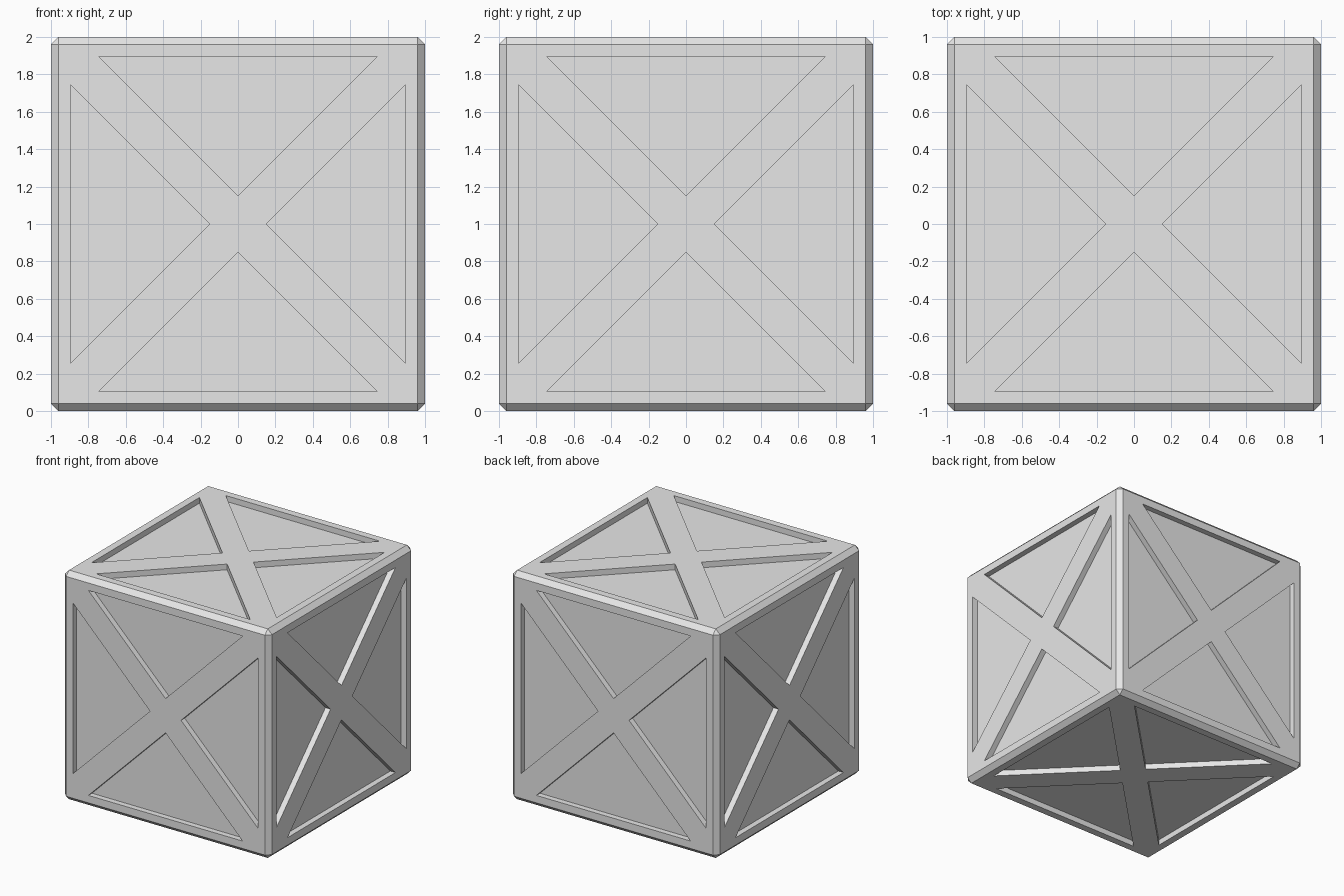
import bpy
import bmesh
from math import pi
from mathutils import Matrix, Vector

CHAMFER = 0.04    # width of the chamfered edges
DEPTH = 0.05      # depth of the recessed panels
RIM = 0.895       # panel's outer side, from the face centre
APEX = 0.15       # panel's inner corner, from the face centre

cube = bpy.data.objects.get("Cube")
if cube:
    bpy.data.objects.remove(cube, do_unlink=True)

# Single grey colour
grey = bpy.data.materials.new("light_grey")
grey.use_nodes = True
grey.diffuse_color = (0.8, 0.8, 0.8, 1)
grey.node_tree.nodes["Principled BSDF"].inputs["Base Color"].default_value = (0.8, 0.8, 0.8, 1)


def make_object(name, bm):
    mesh = bpy.data.meshes.new(name)
    bmesh.ops.recalc_face_normals(bm, faces=bm.faces)
    bm.to_mesh(mesh)
    bm.free()
    mesh.materials.append(grey)
    obj = bpy.data.objects.new(name, mesh)
    obj.location.z = 1
    bpy.context.collection.objects.link(obj)
    return obj


def add_prism(bm, outline, bottom, top, matrix):
    low, high = [[bm.verts.new(matrix @ Vector((x, y, z))) for x, y in outline]
                 for z in (bottom, top)]
    bm.faces.new(low[::-1])
    bm.faces.new(high)
    for i in range(len(outline)):
        j = (i + 1) % len(outline)
        bm.faces.new((low[i], low[j], high[j], high[i]))


# Crate block with chamfered edges
bm = bmesh.new()
bmesh.ops.create_cube(bm, size=2)
bmesh.ops.bevel(bm, geom=bm.edges[:], offset=CHAMFER, segments=1, affect='EDGES')
crate = make_object("crate", bm)

# Four triangular recesses on each of the six sides, leaving a frame and a cross
half = RIM - APEX
triangle = [(APEX, 0), (RIM, -half), (RIM, half)]
sides = [Matrix.Rotation(i * pi / 2, 4, 'X') for i in range(4)]
sides += [Matrix.Rotation(s * pi / 2, 4, 'Y') for s in (-1, 1)]
bm = bmesh.new()
for side in sides:
    for i in range(4):
        add_prism(bm, triangle, 1 - DEPTH, 1.1, side @ Matrix.Rotation(i * pi / 2, 4, 'Z'))
cutter = make_object("panel_cutter", bm)
cutter.hide_render = True

cut = crate.modifiers.new("panels", 'BOOLEAN')
cut.operation = 'DIFFERENCE'
cut.solver = 'EXACT'
cut.object = cutter
bpy.context.view_layer.objects.active = crate
bpy.ops.object.modifier_apply(modifier=cut.name)
bpy.data.objects.remove(cutter, do_unlink=True)
